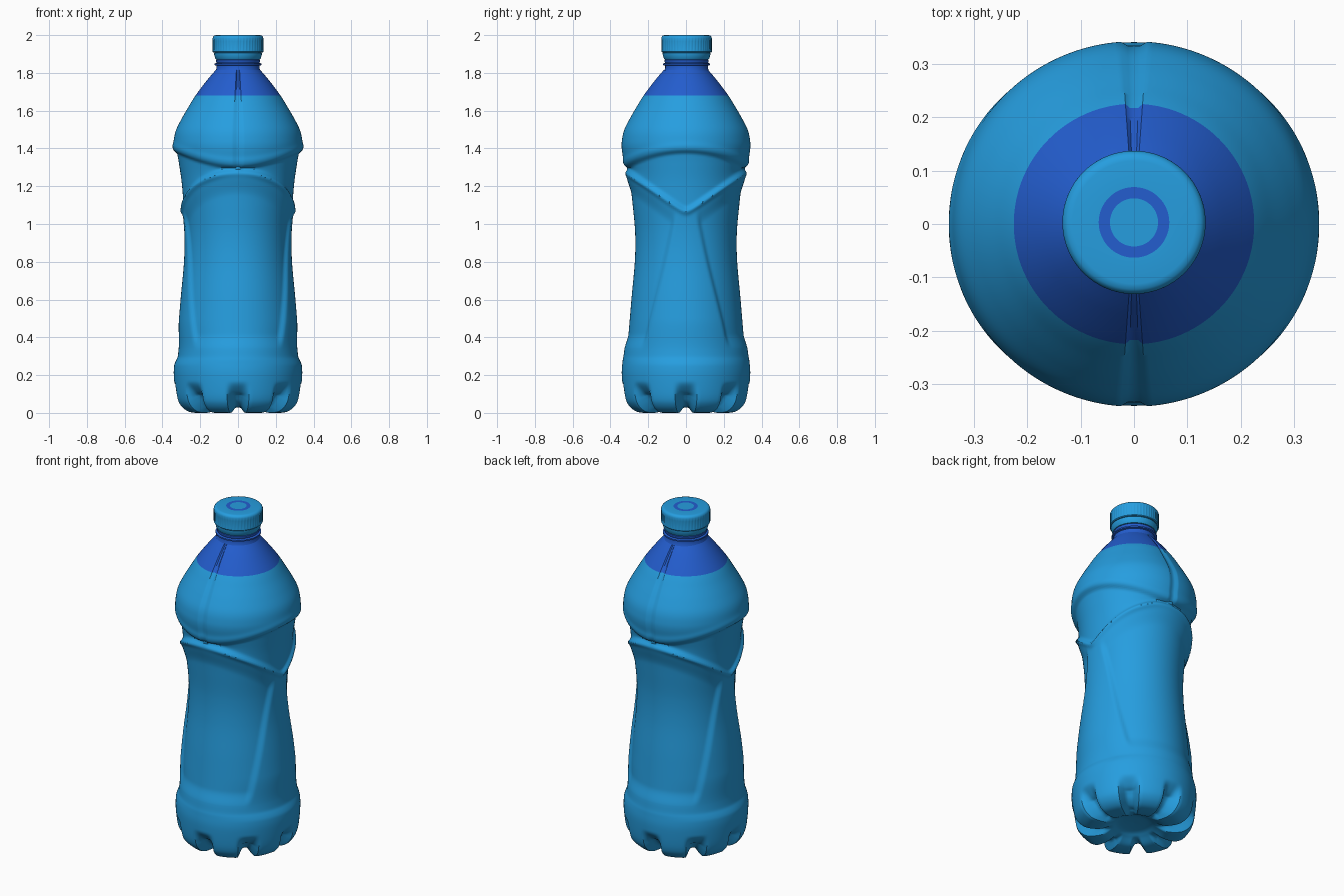
import bpy, math

if "Cube" in bpy.data.objects:
    bpy.data.objects.remove(bpy.data.objects["Cube"])


def material(name, rgb):
    m = bpy.data.materials.new(name)
    m.diffuse_color = (*rgb, 1)
    m.use_nodes = True
    m.node_tree.nodes["Principled BSDF"].inputs["Base Color"].default_value = m.diffuse_color
    return m


LIGHT = material("light_blue", (0.019, 0.34, 0.74))
DARK = material("deep_blue", (0.017, 0.11, 0.62))


def smooth(a, b, x):
    t = min(1, max(0, (x - a) / (b - a)))
    return t * t * (3 - 2 * t)


def spline(pts, step):
    """Catmull-Rom curve through the profile points, sampled finely."""
    out = []
    for i in range(len(pts) - 1):
        p0, p1, p2 = pts[max(i - 1, 0)], pts[i], pts[i + 1]
        p3 = pts[min(i + 2, len(pts) - 1)]
        n = max(1, math.ceil(math.dist(p1, p2) / step))
        for k in range(n):
            t = k / n
            out.append(tuple(0.5 * (2 * b + (c - a) * t + (2 * a - 5 * b + 4 * c - d) * t * t
                                    + (3 * b - a - 3 * c + d) * t ** 3)
                             for a, b, c, d in zip(p0, p1, p2, p3)))
    return out + [pts[-1]]


def lathe(name, profile, segs, deform=None, is_dark=None, y=0.0):
    """Revolve a profile of (radius, z); deform may change radius and z by angle."""
    verts, faces, rows = [], [], []
    for r, z in profile:
        if r < 1e-6:
            rows.append([len(verts)] * segs)
            verts.append((0, y, z))
            continue
        rows.append(list(range(len(verts), len(verts) + segs)))
        for j in range(segs):
            a = 2 * math.pi * j / segs
            rr, zz = deform(a, r, z) if deform else (r, z)
            verts.append((rr * math.cos(a), y + rr * math.sin(a), zz))
    for lo, hi in zip(rows, rows[1:]):
        for j in range(segs):
            k = (j + 1) % segs
            quad = [lo[j], lo[k], hi[k], hi[j]]
            faces.append(list(dict.fromkeys(quad)))
    mesh = bpy.data.meshes.new(name)
    mesh.from_pydata(verts, [], faces)
    mesh.materials.append(LIGHT)
    mesh.materials.append(DARK)
    for p in mesh.polygons:
        if is_dark and is_dark(p.center):
            p.material_index = 1
    mesh.shade_smooth()
    mesh.set_sharp_from_angle(angle=math.radians(40))
    ob = bpy.data.objects.new(name, mesh)
    bpy.context.collection.objects.link(ob)
    return ob


def body_shape(a, r, z):
    c, s = math.cos(a), math.sin(a)
    phi = math.atan2(abs(s), abs(c))          # angle away from the left/right axis
    d = 0.0
    # wavy shoulder step and V shaped ridge beneath it
    z_up = 1.34 + 0.04 * math.cos(2 * a)
    z_v = 1.05 + 0.22 * math.sqrt(s * s + 0.006)
    d -= 0.016 * (1 - smooth(z_up - 0.012, z_up + 0.015, z)) * smooth(z_v - 0.01, z_up, z)
    d += 0.005 * math.exp(-((z - z_up - 0.03) / 0.02) ** 2)
    d += 0.011 * math.exp(-((z - z_v) / 0.016) ** 2) * (0.4 + 0.6 * smooth(1.55, 1.0, phi))
    d -= 0.008 * smooth(z_v, z_v + 0.03, z) * (1 - smooth(z_v + 0.03, z_up, z))
    # recessed front and back grip panels beside tapering side columns
    w = math.radians(12 + 33 * min(1, max(0, (1.05 - z) / 0.7)))
    d -= (0.015 * smooth(w - 0.05, w + 0.07, phi) * smooth(0.33, 0.42, z)
          * (1 - smooth(z_v - 0.12, z_v - 0.01, z)))
    # step at the foot of the side columns
    d -= 0.012 * c * c * smooth(0.25, 0.3, z) * (1 - smooth(0.33, 0.5, z))
    # eight dents between the feet
    dent = smooth(0.0, 1.0, math.cos(8 * a)) * (1 - smooth(0.07, 0.17, z))
    d -= 0.055 * dent * smooth(0.14, 0.28, r)
    lift = 0.035 * dent * smooth(0.11, 0.2, r) * (1 - smooth(0.04, 0.12, z))
    return r + d, z + lift


# bottle body: feet, waist, shoulder and dark upper cone
body = [(0, .05), (.08, .045), (.12, .03), (.17, .005), (.22, 0), (.27, .008), (.31, .04),
        (.33, .09), (.34, .2), (.336, .27), (.326, .34), (.304, .6), (.286, .8), (.284, .95),
        (.297, 1.1), (.311, 1.22), (.328, 1.32), (.341, 1.4), (.339, 1.45), (.327, 1.5),
        (.297, 1.56), (.262, 1.62), (.225, 1.68), (.165, 1.76), (.118, 1.815)]
lathe("bottle_body", spline(body, 0.009), 176, body_shape, lambda p: p.z > 1.68)

# neck with its carrying ring
neck = [(.119, 1.81), (.113, 1.825), (.113, 1.838), (.124, 1.841), (.124, 1.849),
        (.113, 1.853), (.116, 1.858), (.116, 1.868), (.11, 1.872), (.11, 1.9)]
lathe("neck", neck, 96, is_dark=lambda p: True, y=0.003)

# tamper band below the cap
band = [(.108, 1.872), (.117, 1.872), (.121, 1.878), (.127, 1.9), (.127, 1.906), (.118, 1.908)]
lathe("tamper_band", band, 96, y=0.003)


def ribs(a, r, z):
    on = smooth(1.915, 1.925, z) * (1 - smooth(1.97, 1.985, z)) * smooth(0.12, 0.13, r)
    return r - 0.003 * on * (0.5 + 0.5 * math.cos(48 * a)), z


# ribbed cap with a painted ring on top
cap = [(.11, 1.908), (.13, 1.908), (.134, 1.912), (.134, 1.916), (.134, 1.926), (.134, 1.968),
       (.134, 1.984), (.131, 1.992), (.125, 1.998), (.115, 2.0), (.066, 2.0), (.045, 2.0), (0, 2.0)]
lathe("cap", cap, 192, ribs,
      lambda p: p.z > 1.999 and 0.047 < math.hypot(p.x, p.y - 0.003) < 0.064, y=0.003)
